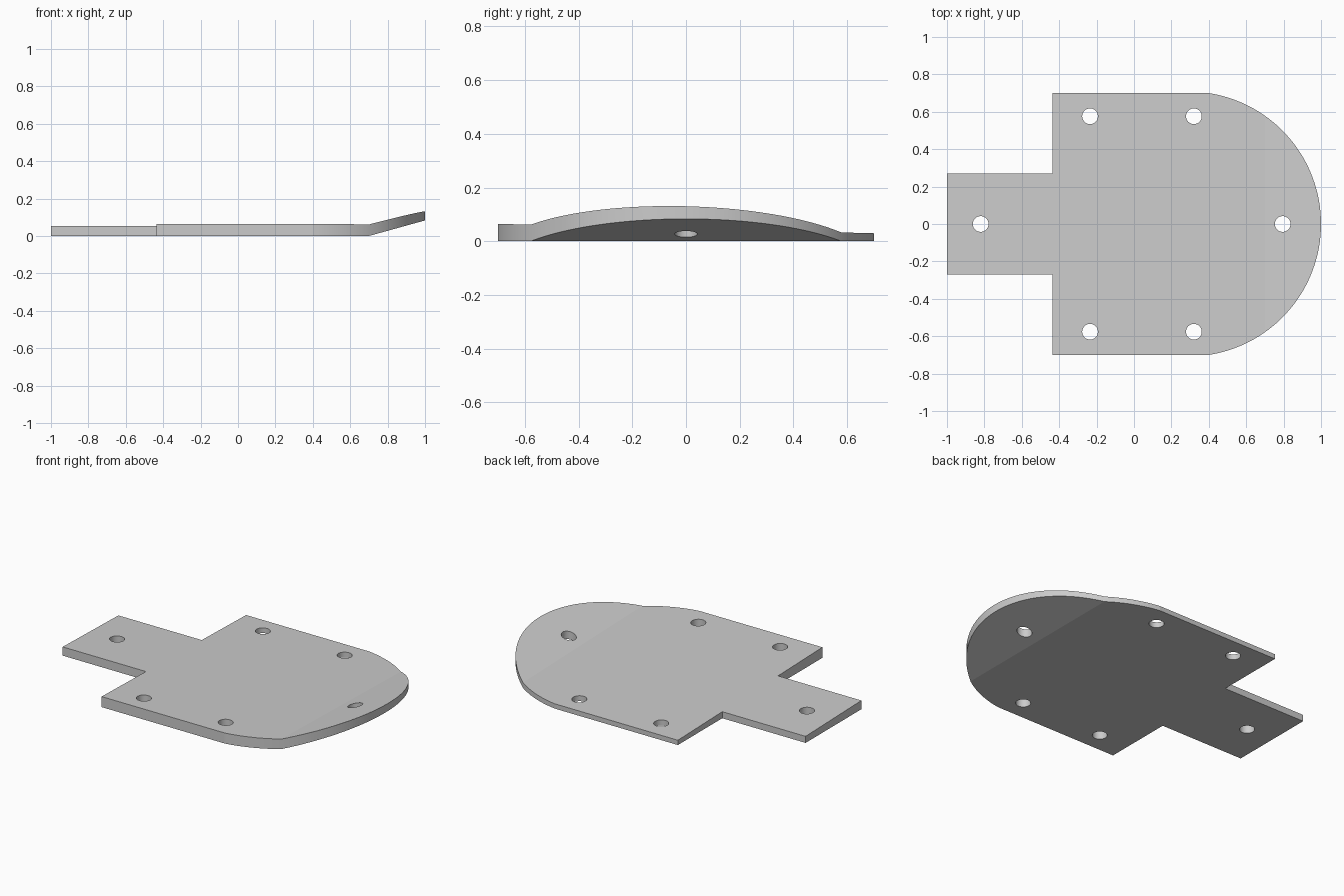
import bpy
import bmesh
import math
from mathutils import Matrix

cube = bpy.data.objects.get("Cube")
if cube:
    bpy.data.objects.remove(cube, do_unlink=True)

HALF, TAB, STEP_X, ARC_X, BEND_X = 0.70, 0.27, -0.435, 0.40, 0.70
CENTRE_X, RADIUS = 0.292, 0.708
LIP_SLOPE = 0.277

grey = bpy.data.materials.new("plain grey")
grey.use_nodes = True
colour = (0.6, 0.6, 0.6, 1)
grey.diffuse_color = colour
grey.node_tree.nodes["Principled BSDF"].inputs["Base Color"].default_value = colour


def make_object(name, bm):
    mesh = bpy.data.meshes.new(name)
    bmesh.ops.recalc_face_normals(bm, faces=bm.faces)
    bm.to_mesh(mesh)
    bm.free()
    obj = bpy.data.objects.new(name, mesh)
    mesh.materials.append(grey)
    bpy.context.collection.objects.link(obj)
    return obj


# Plate outline: tab, square shoulders and a rounded nose
sweep = math.atan2(HALF, ARC_X - CENTRE_X)
steps = 64
outline = [(STEP_X, TAB), (-1, TAB), (-1, -TAB), (STEP_X, -TAB), (STEP_X, -HALF)]
for i in range(steps + 1):
    a = sweep * (2 * i / steps - 1)
    outline.append((CENTRE_X + RADIUS * math.cos(a), RADIUS * math.sin(a)))
outline.append((STEP_X, HALF))

bm = bmesh.new()
base = bm.faces.new([bm.verts.new((x, y, 0)) for x, y in outline])
up = bmesh.ops.extrude_face_region(bm, geom=[base], use_keep_orig=True)["geom"]
for v in up:
    if isinstance(v, bmesh.types.BMVert):
        v.co.z = 1

# Bend line, wedge thickness and raised lip
bmesh.ops.bisect_plane(bm, geom=bm.verts[:] + bm.edges[:] + bm.faces[:],
                       plane_co=(BEND_X, 0, 0), plane_no=(1, 0, 0))
for v in bm.verts:
    v.co.z *= 0.047 - 0.025 * v.co.y
    v.co.z += LIP_SLOPE * max(0, v.co.x - BEND_X)
plate = make_object("bent_plate", bm)

# Bolt holes
bm = bmesh.new()
holes = [(-0.82, 0), (0.795, 0)]
holes += [(x, s * 0.576) for x in (-0.235, 0.32) for s in (-1, 1)]
for x, y in holes:
    bmesh.ops.create_cone(bm, cap_ends=True, segments=48, radius1=0.042,
                          radius2=0.042, depth=1, matrix=Matrix.Translation((x, y, 0)))
cutter = make_object("hole_cutter", bm)
cutter.hide_render = True

cut = plate.modifiers.new("bolt holes", 'BOOLEAN')
cut.operation = 'DIFFERENCE'
cut.solver = 'EXACT'
cut.object = cutter
bpy.ops.object.select_all(action='DESELECT')
plate.select_set(True)
bpy.context.view_layer.objects.active = plate
bpy.ops.object.modifier_apply(modifier=cut.name)
bpy.data.objects.remove(cutter, do_unlink=True)
bpy.ops.object.shade_smooth_by_angle(angle=math.radians(10))
